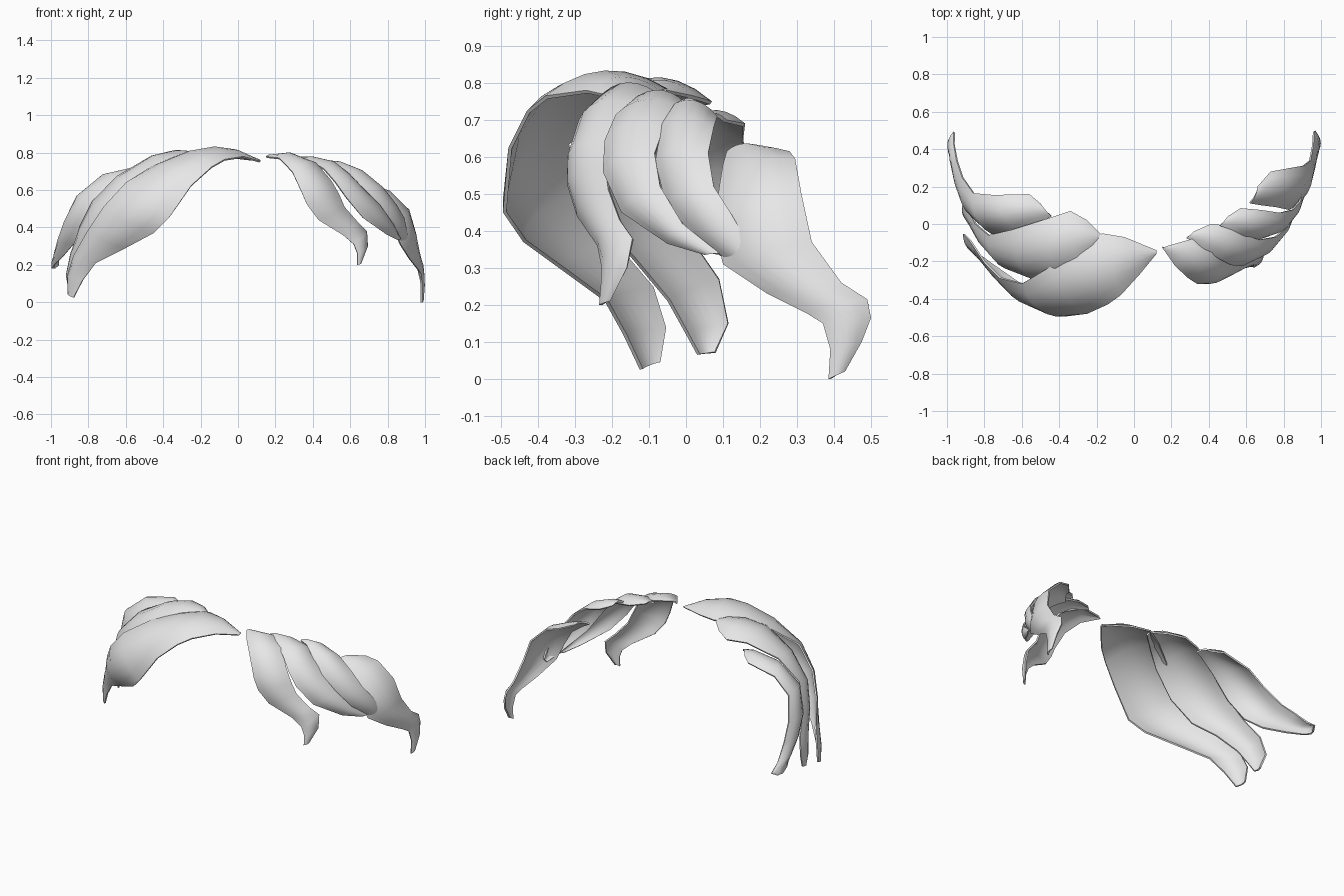
import bpy, bmesh, math
from mathutils import Vector

CENTRE = Vector((0, 0.3, 0.25))   # middle of the head, locks bulge away from it
ACROSS = 6                        # strips across a lock

mat = bpy.data.materials.new("pale grey")
mat.diffuse_color = (0.8, 0.8, 0.8, 1)


def lock(name, stations, bulge=0.19, thick=0.01):
    """Hair lock: arched sheet lofted between a front edge and a back edge."""
    a = [Vector(s[:3]) for s in stations]
    b = [Vector(s[3:]) for s in stations]
    mids = [(p + q) / 2 for p, q in zip(a, b)]
    bm = bmesh.new()
    rows = []
    for i, (p, q, m) in enumerate(zip(a, b, mids)):
        tangent = mids[min(i + 1, len(mids) - 1)] - mids[max(i - 1, 0)]
        n = (q - p).cross(tangent).normalized()
        if n.dot(m - CENTRE) < 0:
            n = -n
        h = bulge * (q - p).length
        row = []
        for j in range(ACROSS + 1):
            t = j / ACROSS
            row.append(bm.verts.new(p.lerp(q, t) + n * h * 4 * t * (1 - t)))
        rows.append(row)
    for r, s in zip(rows, rows[1:]):
        for j in range(ACROSS):
            bm.faces.new((r[j], r[j + 1], s[j + 1], s[j]))
    bmesh.ops.recalc_face_normals(bm, faces=bm.faces)
    # make the outside of the sheet face away from the head
    if sum(f.normal.dot(f.calc_center_median() - CENTRE) * f.calc_area() for f in bm.faces) < 0:
        bmesh.ops.reverse_faces(bm, faces=bm.faces)
    me = bpy.data.meshes.new(name)
    bm.to_mesh(me)
    bm.free()
    me.materials.append(mat)
    ob = bpy.data.objects.new(name, me)
    bpy.context.collection.objects.link(ob)
    sol = ob.modifiers.new("thickness", "SOLIDIFY")
    sol.thickness = thick
    sol.offset = -1
    bpy.context.view_layer.objects.active = ob
    ob.select_set(True)
    bpy.ops.object.modifier_apply(modifier=sol.name)
    bpy.ops.object.shade_smooth_by_angle(angle=math.radians(50))
    ob.select_set(False)


# Each station: front edge point, back edge point
# large swept locks on the -x side
lock("left_front_lock", [
    (0.12, -0.16, 0.755, 0.12, -0.14, 0.76),
    (0.03, -0.27, 0.78, -0.05, -0.07, 0.78),
    (-0.07, -0.38, 0.765, -0.17, -0.05, 0.785),
    (-0.14, -0.43, 0.725, -0.30, -0.13, 0.78),
    (-0.25, -0.48, 0.625, -0.45, -0.23, 0.735),
    (-0.37, -0.495, 0.45, -0.60, -0.32, 0.64),
    (-0.45, -0.44, 0.37, -0.72, -0.29, 0.51),
    (-0.60, -0.33, 0.29, -0.80, -0.21, 0.39),
    (-0.76, -0.22, 0.21, -0.88, -0.09, 0.25),
    (-0.83, -0.17, 0.12, -0.915, -0.055, 0.14),
    (-0.88, -0.125, 0.025, -0.91, -0.07, 0.045)], 0.17)
lock("left_middle_lock", [
    (-0.17, -0.09, 0.775, -0.18, -0.05, 0.78),
    (-0.22, -0.14, 0.785, -0.25, 0.02, 0.765),
    (-0.30, -0.21, 0.77, -0.34, 0.07, 0.75),
    (-0.40, -0.28, 0.71, -0.46, 0.03, 0.745),
    (-0.53, -0.30, 0.56, -0.65, -0.03, 0.67),
    (-0.65, -0.25, 0.42, -0.78, -0.06, 0.54),
    (-0.75, -0.15, 0.33, -0.85, 0.00, 0.40),
    (-0.83, -0.05, 0.21, -0.89, 0.09, 0.27),
    (-0.87, 0.00, 0.12, -0.915, 0.115, 0.15),
    (-0.89, 0.03, 0.065, -0.90, 0.08, 0.07)], 0.2)
lock("left_back_lock", [
    (-0.44, 0.04, 0.70, -0.50, 0.11, 0.70),
    (-0.50, 0.01, 0.70, -0.56, 0.16, 0.69),
    (-0.62, -0.03, 0.65, -0.75, 0.155, 0.65),
    (-0.76, -0.055, 0.53, -0.86, 0.165, 0.56),
    (-0.83, 0.01, 0.40, -0.92, 0.25, 0.43),
    (-0.88, 0.12, 0.31, -0.95, 0.34, 0.34),
    (-0.94, 0.26, 0.24, -0.965, 0.43, 0.25),
    (-0.985, 0.36, 0.20, -0.965, 0.495, 0.20),
    (-0.995, 0.42, 0.18, -0.985, 0.46, 0.18)], 0.2)

# smaller overlapping locks on the +x side
lock("right_front_lock", [
    (0.15, -0.125, 0.78, 0.17, -0.12, 0.79),
    (0.22, -0.225, 0.772, 0.31, -0.08, 0.775),
    (0.29, -0.29, 0.70, 0.42, -0.15, 0.745),
    (0.34, -0.322, 0.59, 0.50, -0.21, 0.65),
    (0.37, -0.32, 0.52, 0.54, -0.22, 0.58),
    (0.43, -0.295, 0.44, 0.57, -0.21, 0.51),
    (0.56, -0.24, 0.36, 0.64, -0.18, 0.43),
    (0.62, -0.23, 0.31, 0.69, -0.145, 0.38),
    (0.64, -0.23, 0.26, 0.695, -0.16, 0.30),
    (0.64, -0.235, 0.20, 0.66, -0.205, 0.21)], 0.17)
lock("right_second_lock", [
    (0.28, -0.075, 0.77, 0.32, -0.04, 0.765),
    (0.37, -0.13, 0.765, 0.41, 0.00, 0.745),
    (0.46, -0.19, 0.715, 0.52, -0.01, 0.73),
    (0.52, -0.22, 0.645, 0.60, -0.06, 0.68),
    (0.58, -0.225, 0.56, 0.67, -0.085, 0.61),
    (0.67, -0.175, 0.45, 0.76, -0.07, 0.52),
    (0.79, -0.05, 0.365, 0.83, -0.01, 0.42),
    (0.85, 0.05, 0.335, 0.87, 0.09, 0.34)])
lock("right_third_lock", [
    (0.46, -0.01, 0.755, 0.50, 0.04, 0.735),
    (0.52, -0.03, 0.745, 0.57, 0.085, 0.71),
    (0.59, -0.065, 0.69, 0.68, 0.075, 0.68),
    (0.67, -0.083, 0.59, 0.78, 0.06, 0.61),
    (0.75, -0.055, 0.47, 0.85, 0.075, 0.52),
    (0.83, 0.03, 0.38, 0.89, 0.12, 0.45),
    (0.87, 0.10, 0.33, 0.905, 0.16, 0.38),
    (0.895, 0.16, 0.305, 0.91, 0.18, 0.33)])
lock("right_back_lock", [
    (0.62, 0.11, 0.615, 0.66, 0.20, 0.63),
    (0.68, 0.10, 0.58, 0.73, 0.28, 0.615),
    (0.76, 0.09, 0.52, 0.81, 0.295, 0.595),
    (0.83, 0.075, 0.41, 0.91, 0.312, 0.50),
    (0.87, 0.10, 0.31, 0.945, 0.34, 0.37),
    (0.92, 0.22, 0.23, 0.96, 0.42, 0.26),
    (0.965, 0.33, 0.175, 0.965, 0.49, 0.215),
    (0.98, 0.37, 0.15, 0.97, 0.50, 0.165),
    (0.985, 0.39, 0.08, 0.985, 0.475, 0.10),
    (0.985, 0.385, 0.0, 0.985, 0.43, 0.02)], 0.16)
